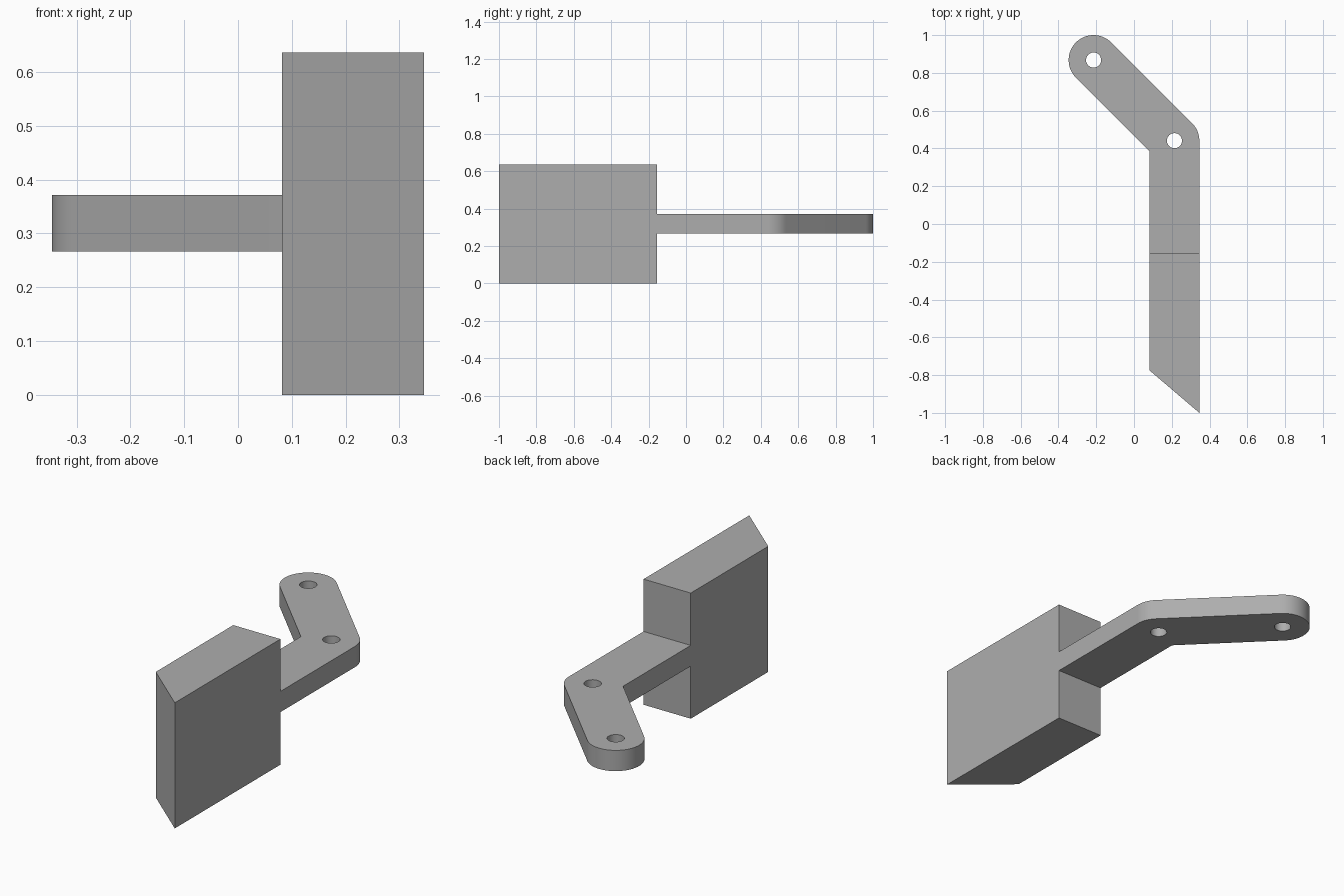
import bpy, bmesh, math

if "Cube" in bpy.data.objects:
    bpy.data.objects.remove(bpy.data.objects["Cube"])

grey = bpy.data.materials.new("plain grey")
grey.diffuse_color = (0.42, 0.42, 0.42, 1)
grey.use_nodes = True
grey.node_tree.nodes["Principled BSDF"].inputs["Base Color"].default_value = grey.diffuse_color

R = 0.132                                   # half width of the arm
ELBOW, TIP = (0.214, 0.441), (-0.214, 0.868)  # hole centres
LEFT, RIGHT = ELBOW[0] - R, ELBOW[0] + R
JOINT_Y = -0.155                            # where arm meets block


def arc(centre, radius, a0, a1, n):
    """Points along an arc, angles in degrees."""
    angles = [math.radians(a0 + (a1 - a0) * i / n) for i in range(n + 1)]
    return [(centre[0] + radius * math.cos(a), centre[1] + radius * math.sin(a))
            for a in angles]


def prism(name, outline, z0, z1):
    """Extrude a counter-clockwise plan outline from z0 to z1."""
    bm = bmesh.new()
    face = bm.faces.new([bm.verts.new((x, y, z0)) for x, y in outline])
    ext = bmesh.ops.extrude_face_region(bm, geom=[face])
    for v in ext["geom"]:
        if isinstance(v, bmesh.types.BMVert):
            v.co.z = z1
    bmesh.ops.recalc_face_normals(bm, faces=bm.faces)
    mesh = bpy.data.meshes.new(name)
    bm.to_mesh(mesh)
    bm.free()
    mesh.materials.append(grey)
    obj = bpy.data.objects.new(name, mesh)
    bpy.context.collection.objects.link(obj)
    return obj


# Tall block with a slanted front end
prism("block", [(LEFT, -0.775), (RIGHT, -1.0), (RIGHT, JOINT_Y), (LEFT, JOINT_Y)],
      0.0, 0.636)

# Bent arm: straight run, rounded elbow, diagonal run with a round tip
outline = [(LEFT, JOINT_Y), (RIGHT, JOINT_Y)]
outline += arc(ELBOW, R, 0, 45, 12)
outline += arc(TIP, R, 45, 225, 40)
outline += [(LEFT, ELBOW[1] - R * math.tan(math.radians(22.5)))]
arm = prism("bent_arm", outline, 0.266, 0.371)

# Bolt holes through the elbow and the tip
bpy.context.view_layer.objects.active = arm
arm.select_set(True)
for label, centre in (("elbow", ELBOW), ("tip", TIP)):
    cutter = prism(label + "_hole_cutter", arc(centre, 0.04, 0, 360, 32)[:-1], 0.2, 0.44)
    cutter.hide_render = True
    mod = arm.modifiers.new(label + "_hole", 'BOOLEAN')
    mod.operation = 'DIFFERENCE'
    mod.solver = 'EXACT'
    mod.object = cutter
    bpy.ops.object.modifier_apply(modifier=mod.name)
    bpy.data.objects.remove(cutter)

bpy.ops.object.shade_smooth_by_angle(angle=math.radians(30))
